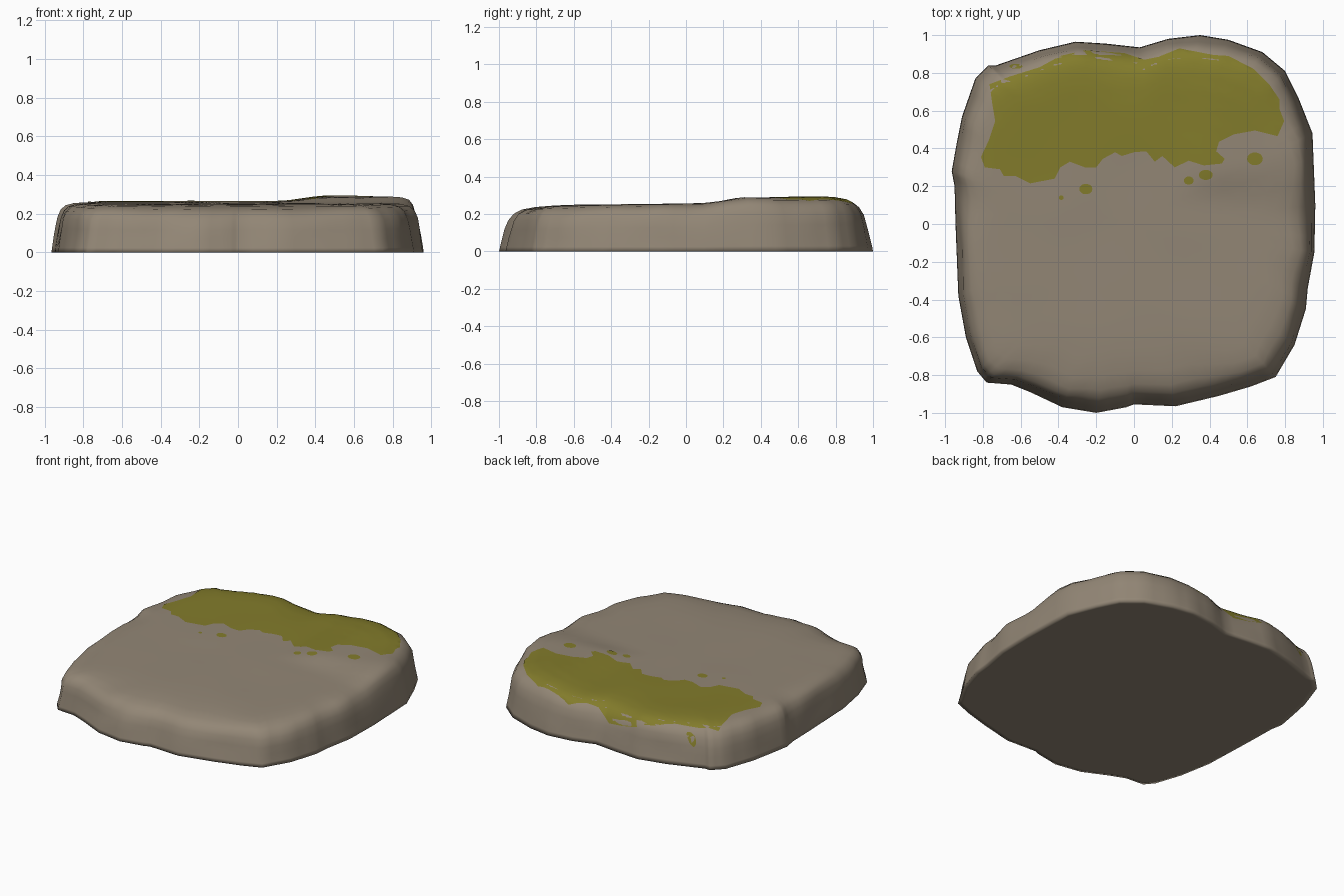
import bpy
import bmesh
from math import atan2, cos, sin, pi, hypot
from mathutils import Vector, noise
from mathutils.bvhtree import BVHTree
from mathutils.geometry import delaunay_2d_cdt

cube = bpy.data.objects.get("Cube")
if cube:
    bpy.data.objects.remove(cube, do_unlink=True)


def make_material(name, colour):
    mat = bpy.data.materials.new(name)
    mat.use_nodes = True
    mat.diffuse_color = colour
    mat.node_tree.nodes["Principled BSDF"].inputs["Base Color"].default_value = colour
    return mat


def make_object(name, bm, mat):
    mesh = bpy.data.meshes.new(name)
    for face in bm.faces:
        face.smooth = True
    bm.to_mesh(mesh)
    bm.free()
    mesh.materials.append(mat)
    obj = bpy.data.objects.new(name, mesh)
    bpy.context.collection.objects.link(obj)
    return obj


def subdivide(points, count):
    """Split every side of a closed outline into equal steps."""
    result = []
    for a, b in zip(points, points[1:] + points[:1]):
        a, b = Vector(a), Vector(b)
        result += [a.lerp(b, i / count) for i in range(count)]
    return result


def smoothstep(low, high, value):
    t = min(max((value - low) / (high - low), 0), 1)
    return t * t * (3 - 2 * t)


def top_height(x, y):
    """Worn top: gentle rise to the back, raised back left, dipped front."""
    raised = smoothstep(.2, .48, x) * smoothstep(.1, .3, y)
    dip = smoothstep(-.5, -.95, y)
    ripple = noise.noise(Vector((x * 3, y * 3, 0)))
    return .256 + .011 * y + .028 * raised - .01 * dip + .003 * ripple


# Ground outline of the slab, counter-clockwise
stone_outline = [
    (.96, .1), (.945, .48), (.87, .67), (.8, .81), (.68, .91), (.5, .975),
    (.35, 1), (.18, .98), (.03, .935), (-.15, .955), (-.31, .965), (-.5, .92),
    (-.73, .84), (-.77, .84), (-.84, .77), (-.91, .57), (-.94, .42),
    (-.965, .28), (-.95, .2), (-.945, 0), (-.93, -.38), (-.89, -.6),
    (-.83, -.78), (-.78, -.84), (-.65, -.85), (-.55, -.89), (-.38, -.97),
    (-.2, -1), (-.04, -.97), (0, -.955), (.22, -.965), (.45, -.91),
    (.62, -.86), (.75, -.81), (.85, -.64), (.91, -.45), (.92, -.34), (.955, -.15),
]
# Edge section: inset and share of the full height
edge_profile = [
    (0, 0), (.004, .1), (.013, .3), (.021, .5), (.031, .7), (.05, .85),
    (.08, .94), (.13, .985), (.2, 1),
]


def stone_point(p, inset, share):
    radius = p.length
    facing = abs(p.y) / radius
    # Uneven, chipped shoulders
    chip = noise.noise(Vector((p.x * 4, p.y * 4, share * 2)))
    inset *= 1 + .5 * facing ** 2 + .45 * chip
    q = p * (1 - inset / radius)
    return Vector((q.x, q.y, share * top_height(q.x, q.y)))


# Stone slab: rings up the edge, then inwards across the top
outline = subdivide(stone_outline, 3)
count = len(outline)
loops = [[stone_point(p, *step) for p in outline] for step in edge_profile]
rim = loops[-1]
for step in range(9, 0, -1):
    loop = []
    for p in rim:
        x, y = p.x * step / 10, p.y * step / 10
        loop.append(Vector((x, y, top_height(x, y))))
    loops.append(loop)
# Flat underside with a narrow border
loops.insert(0, [Vector((p.x * .97, p.y * .97, 0)) for p in outline])

bm = bmesh.new()
rings = [[bm.verts.new(p) for p in loop] for loop in loops]
for lower, upper in zip(rings, rings[1:]):
    for i in range(count):
        j = (i + 1) % count
        bm.faces.new((lower[i], lower[j], upper[j], upper[i]))
centre = bm.verts.new((0, 0, top_height(0, 0)))
for i in range(count):
    bm.faces.new((rings[-1][i], rings[-1][(i + 1) % count], centre))
bm.faces.new(rings[0][::-1])
bmesh.ops.recalc_face_normals(bm, faces=bm.faces)
surface = BVHTree.FromBMesh(bm)
make_object("stone_slab", bm, make_material("warm grey stone", (.29, .24, .18, 1)))

# Moss carpet outline, from the left end along the ragged front edge
moss_outline = [
    (-.81, .355), (-.79, .3), (-.71, .29), (-.69, .255), (-.63, .255),
    (-.55, .215), (-.42, .24), (-.39, .3), (-.34, .33), (-.26, .3), (-.2, .3),
    (-.165, .345), (-.1, .38), (-.065, .36), (0, .38), (.065, .385),
    (.11, .33), (.15, .36), (.215, .3), (.29, .335), (.37, .31), (.465, .32),
    (.48, .345), (.435, .385), (.45, .435), (.53, .475), (.64, .495),
    (.76, .465), (.795, .545), (.77, .61), (.77, .66), (.715, .74),
    (.635, .82), (.5, .89), (.42, .895), (.24, .93), (.13, .885),
    (.055, .87), (-.05, .905), (-.26, .92), (-.39, .89), (-.5, .83),
    (-.66, .78), (-.765, .74), (-.75, .635), (-.735, .545), (-.77, .44),
]
# Loose tufts: centre, half width, half depth
tufts = [
    (-.255, .185, .035, .028), (-.385, .14, .013, .012), (.29, .23, .026, .022),
    (.38, .26, .037, .027), (.64, .345, .042, .034), (-.625, .835, .035, .013),
]


def drape(name, border, mat, spacing=.03):
    """Lay a thin patch with the given border over the stone."""
    points = list(border)
    xs, ys = [p.x for p in border], [p.y for p in border]
    y = min(ys) + spacing / 2
    while y < max(ys):
        x = min(xs) + spacing / 2
        while x < max(xs):
            points.append(Vector((x, y)))
            x += spacing
        y += spacing
    flat, _, faces, *_ = delaunay_2d_cdt(points, [], [list(range(len(border)))], 1, 1e-5)
    patch = bmesh.new()
    verts = []
    for p in flat:
        hit = surface.ray_cast(Vector((p.x, p.y, 1)), Vector((0, 0, -1)))[0]
        verts.append(patch.verts.new((p.x, p.y, hit.z + .003 if hit else 0)))
    for face in faces:
        patch.faces.new([verts[i] for i in face])
    loose = [v for v in patch.verts if not v.link_faces]
    bmesh.ops.delete(patch, geom=loose, context='VERTS')
    for face in patch.faces:
        face.normal_update()
        if face.normal.z < 0:
            face.normal_flip()
    make_object(name, patch, mat)


moss = make_material("olive moss", (.225, .2, .024, 1))
drape("moss_carpet", subdivide(moss_outline, 2), moss)
for number, (x, y, width, depth) in enumerate(tufts, 1):
    angles = [2 * pi * i / 14 for i in range(14)]
    border = [Vector((x + width * cos(a), y + depth * sin(a))) for a in angles]
    drape(f"moss_tuft_{number}", border, moss)
